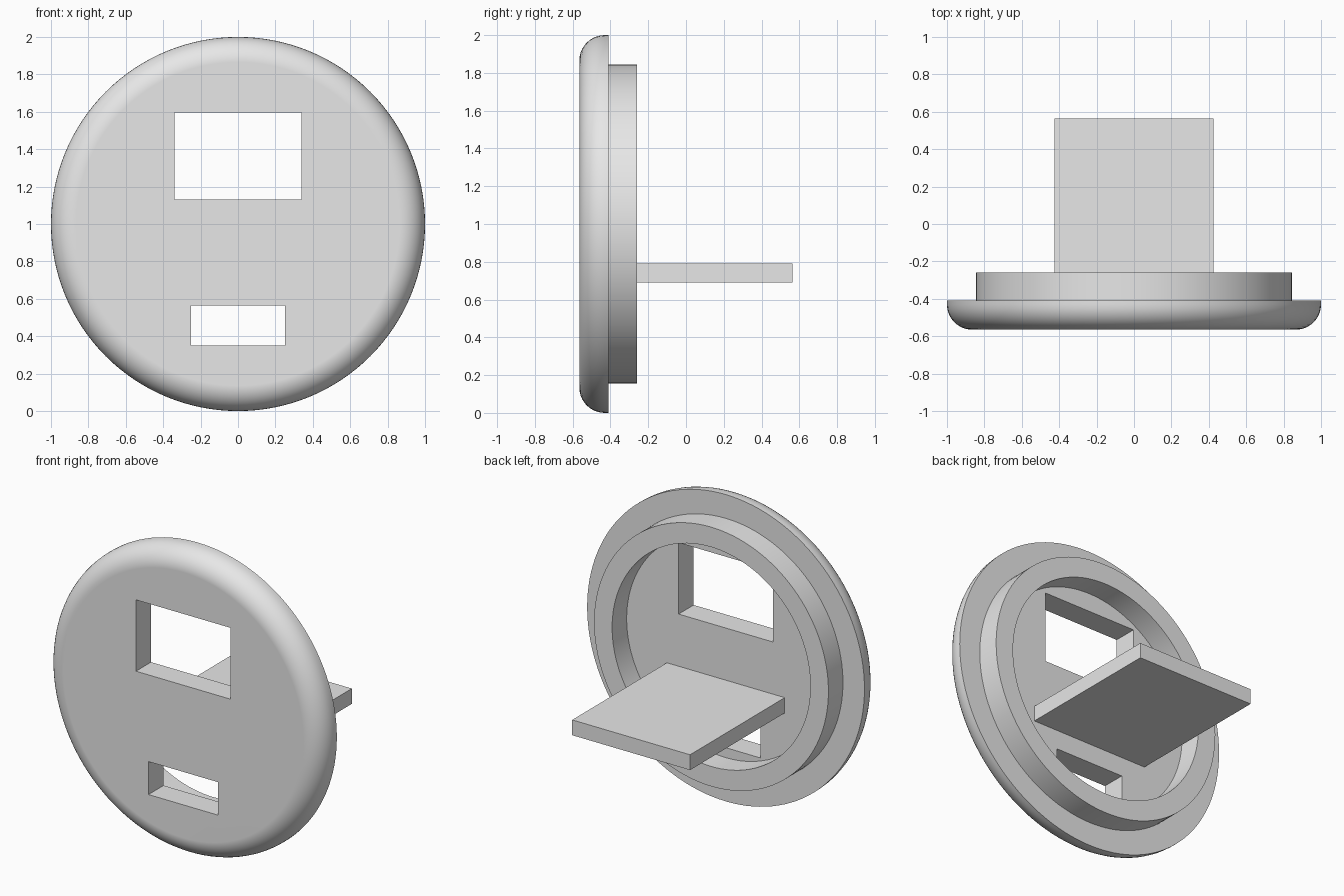
import bpy, bmesh, math
from mathutils import Matrix

if "Cube" in bpy.data.objects:
    bpy.data.objects.remove(bpy.data.objects["Cube"])

grey = bpy.data.materials.new("plain_grey")
grey.use_nodes = True
grey.diffuse_color = (0.8, 0.8, 0.8, 1)
grey.node_tree.nodes["Principled BSDF"].inputs["Base Color"].default_value = (0.8, 0.8, 0.8, 1)

SEGMENTS = 128
FRONT, FLANGE_BACK, RIM_BACK = -0.565, -0.41, -0.26
FILLET = 0.135


def add_object(name, bm):
    bmesh.ops.recalc_face_normals(bm, faces=bm.faces[:])
    mesh = bpy.data.meshes.new(name)
    bm.to_mesh(mesh)
    bm.free()
    mesh.materials.append(grey)
    obj = bpy.data.objects.new(name, mesh)
    bpy.context.collection.objects.link(obj)
    return obj


def box(name, half_width, y_range, z_range):
    (y0, y1), (z0, z1) = y_range, z_range
    bm = bmesh.new()
    place = Matrix.Translation((0, (y0 + y1) / 2, (z0 + z1) / 2))
    size = Matrix.Diagonal((2 * half_width, y1 - y0, z1 - z0, 1))
    bmesh.ops.create_cube(bm, size=1, matrix=place @ size)
    return add_object(name, bm)


def lathe(name, profile):
    """Turn (radius, y) points about the disc axis and cap both ends."""
    bm = bmesh.new()
    rings = []
    for radius, y in profile:
        angles = [math.tau * i / SEGMENTS for i in range(SEGMENTS)]
        rings.append([bm.verts.new((radius * math.cos(a), y, 1 + radius * math.sin(a)))
                      for a in angles])
    for a, b in zip(rings, rings[1:]):
        for i in range(SEGMENTS):
            j = (i + 1) % SEGMENTS
            bm.faces.new((a[i], a[j], b[j], b[i]))
    bm.faces.new(rings[0])
    bm.faces.new(rings[-1])
    return add_object(name, bm)


# Round cover: filleted front flange, with a raised hollow rim behind
profile = []
for step in range(11):
    t = math.pi / 2 * step / 10
    profile.append((1 - FILLET + FILLET * math.sin(t), FRONT + FILLET - FILLET * math.cos(t)))
profile += [(1, FLANGE_BACK), (0.845, FLANGE_BACK), (0.845, RIM_BACK),
            (0.715, RIM_BACK), (0.715, FLANGE_BACK)]
cover = lathe("round_cover", profile)

# Two rectangular openings cut through the cover
bpy.context.view_layer.objects.active = cover
cover.select_set(True)
for half_width, z_range in ((0.34, (1.13, 1.595)), (0.25, (0.35, 0.565))):
    cutter = box("opening_cutter", half_width, (-0.7, -0.3), z_range)
    cutter.hide_render = True
    cut = cover.modifiers.new("opening", "BOOLEAN")
    cut.operation = "DIFFERENCE"
    cut.solver = "EXACT"
    cut.object = cutter
    bpy.ops.object.modifier_apply(modifier=cut.name)
    bpy.data.objects.remove(cutter)

# Smooth curves, crisp edges, and an even flat front
bpy.ops.object.shade_smooth_by_angle(angle=math.radians(30))
weighted = cover.modifiers.new("even_shading", "WEIGHTED_NORMAL")
weighted.keep_sharp = True

# Flat shelf standing out from the back of the cover
box("back_shelf", 0.425, (FLANGE_BACK, 0.565), (0.69, 0.79))
